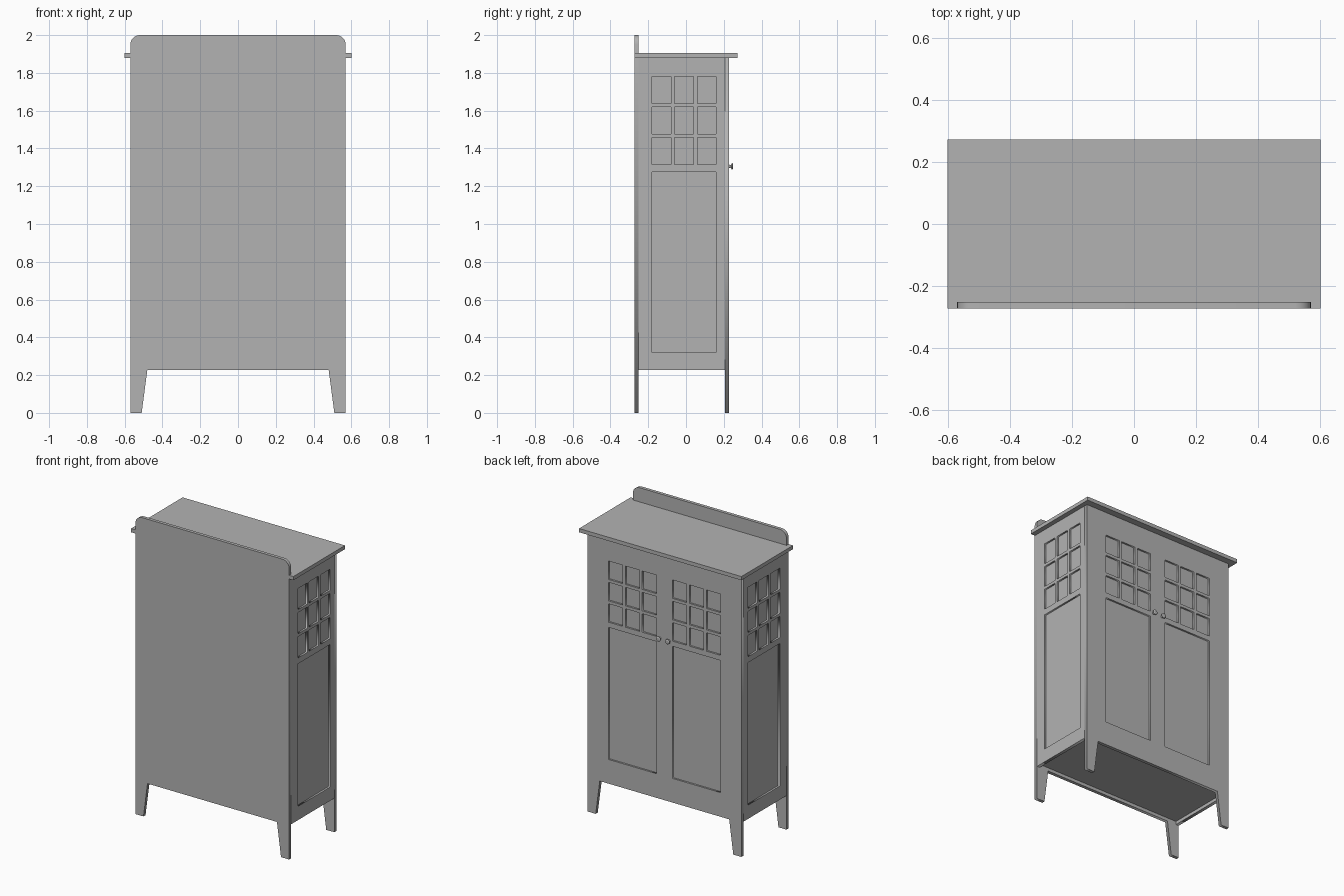
import bpy, bmesh, math
from mathutils import Matrix, Vector

cube = bpy.data.objects.get("Cube")
if cube:
    bpy.data.objects.remove(cube, do_unlink=True)

mat = bpy.data.materials.new("plain_grey")
mat.use_nodes = True
GREY = (0.45, 0.45, 0.45, 1)
mat.diffuse_color = GREY
mat.node_tree.nodes["Principled BSDF"].inputs["Base Color"].default_value = GREY


def finish(name, bm):
    """Clean the mesh and add it to the scene."""
    bmesh.ops.remove_doubles(bm, verts=bm.verts, dist=1e-5)
    bmesh.ops.recalc_face_normals(bm, faces=bm.faces)
    mesh = bpy.data.meshes.new(name)
    bm.to_mesh(mesh)
    bm.free()
    mesh.materials.append(mat)
    obj = bpy.data.objects.new(name, mesh)
    bpy.context.collection.objects.link(obj)
    return obj


def box(name, x0, x1, y0, y1, z0, z1):
    bm = bmesh.new()
    size = Matrix.Diagonal((x1 - x0, y1 - y0, z1 - z0, 1))
    centre = Matrix.Translation(((x0 + x1) / 2, (y0 + y1) / 2, (z0 + z1) / 2))
    bmesh.ops.create_cube(bm, size=1, matrix=centre @ size)
    return finish(name, bm)


def board(name, loops, axis, w0, w1):
    """Flat board: first loop is the outline, the others are holes."""
    curve = bpy.data.curves.new(name, 'CURVE')
    curve.dimensions = '2D'
    curve.fill_mode = 'BOTH'
    curve.extrude = (w1 - w0) / 2
    for loop in loops:
        spline = curve.splines.new('POLY')
        spline.points.add(len(loop) - 1)
        for point, (u, v) in zip(spline.points, loop):
            point.co = (u, v, 0, 1)
        spline.use_cyclic_u = True
    temp = bpy.data.objects.new(name + "_temp", curve)
    mesh = bpy.data.meshes.new_from_object(temp)
    bm = bmesh.new()
    bm.from_mesh(mesh)
    bpy.data.objects.remove(temp)
    bpy.data.meshes.remove(mesh)
    mid = (w0 + w1) / 2
    for vert in bm.verts:
        u, v, w = vert.co
        vert.co = (u, mid - w, v) if axis == 'Y' else (mid + w, u, v)
    return finish(name, bm)


def rect(u0, u1, v0, v1):
    return [(u0, v0), (u1, v0), (u1, v1), (u0, v1)]


def panes(u0, u1, v0, v1, gap=0.02):
    """Three by three grid of window openings."""
    pw, ph = (u1 - u0 - 2 * gap) / 3, (v1 - v0 - 2 * gap) / 3
    return [rect(u, u + pw, v, v + ph)
            for u in (u0 + i * (pw + gap) for i in range(3))
            for v in (v0 + j * (ph + gap) for j in range(3))]


HALF, FRONT, BACK = 0.57, -0.273, 0.228
BOARD, RECESS = 0.022, 0.012
RAIL, TOP0, TOP1 = 0.228, 1.88, 1.905

# Legs shared by both wide boards
legs = [(-HALF, 0), (-0.51, 0), (-0.48, RAIL), (0.48, RAIL), (0.51, 0), (HALF, 0)]

# Plain board with legs and a rounded upstand
radius = 0.05
arc = [(HALF - radius + radius * math.cos(a), 2 - radius + radius * math.sin(a))
       for a in (math.radians(15 * i) for i in range(7))]
board("plain_board", [legs + arc + [(-u, v) for u, v in reversed(arc)]],
      'Y', FRONT, FRONT + BOARD)

# Door board: openings over a solid backing
outline = legs + [(HALF, TOP0), (-HALF, TOP0)]
holes = []
for u0, u1 in ((-0.415, -0.06), (0.06, 0.415)):
    holes += [rect(u0, u1, 0.39, 1.275)] + panes(u0, u1, 1.31, 1.72)
board("door_frame", [outline] + holes, 'Y', BACK - RECESS, BACK)
board("door_backing", [outline], 'Y', BACK - BOARD, BACK - RECESS)

# Side boards with the same layout
outline = rect(FRONT + BOARD, BACK - BOARD, RAIL, TOP0)
holes = [rect(-0.18, 0.16, 0.32, 1.275)] + panes(-0.18, 0.16, 1.315, 1.78)
for side, s in (("right", -1), ("left", 1)):
    edges = (s * HALF, s * (HALF - RECESS), s * (HALF - BOARD))
    board(side + "_side_frame", [outline] + holes, 'X', *sorted(edges[:2]))
    board(side + "_side_backing", [outline], 'X', *sorted(edges[1:]))

# Floor set a little above the lower edge, and the overhanging top
box("floor_board", BOARD - HALF, HALF - BOARD, FRONT + BOARD, BACK - BOARD,
    0.25, 0.272)
box("top_board", -0.602, 0.602, FRONT, 0.273, TOP0, TOP1)

# Flared door knobs
for side, s in (("right", -1), ("left", 1)):
    bm = bmesh.new()
    rings = []
    for r, y in ((0.009, 0), (0.007, 0.009), (0.017, 0.015), (0.017, 0.018), (0.01, 0.022)):
        rings.append([bm.verts.new((s * 0.034 + r * math.cos(a), BACK + y,
                                    1.305 + r * math.sin(a)))
                      for a in (math.tau * i / 16 for i in range(16))])
    for low, high in zip(rings, rings[1:]):
        for i in range(16):
            j = (i + 1) % 16
            bm.faces.new((low[i], low[j], high[j], high[i]))
    bm.faces.new(rings[0])
    bm.faces.new(rings[-1])
    finish(side + "_knob", bm)
